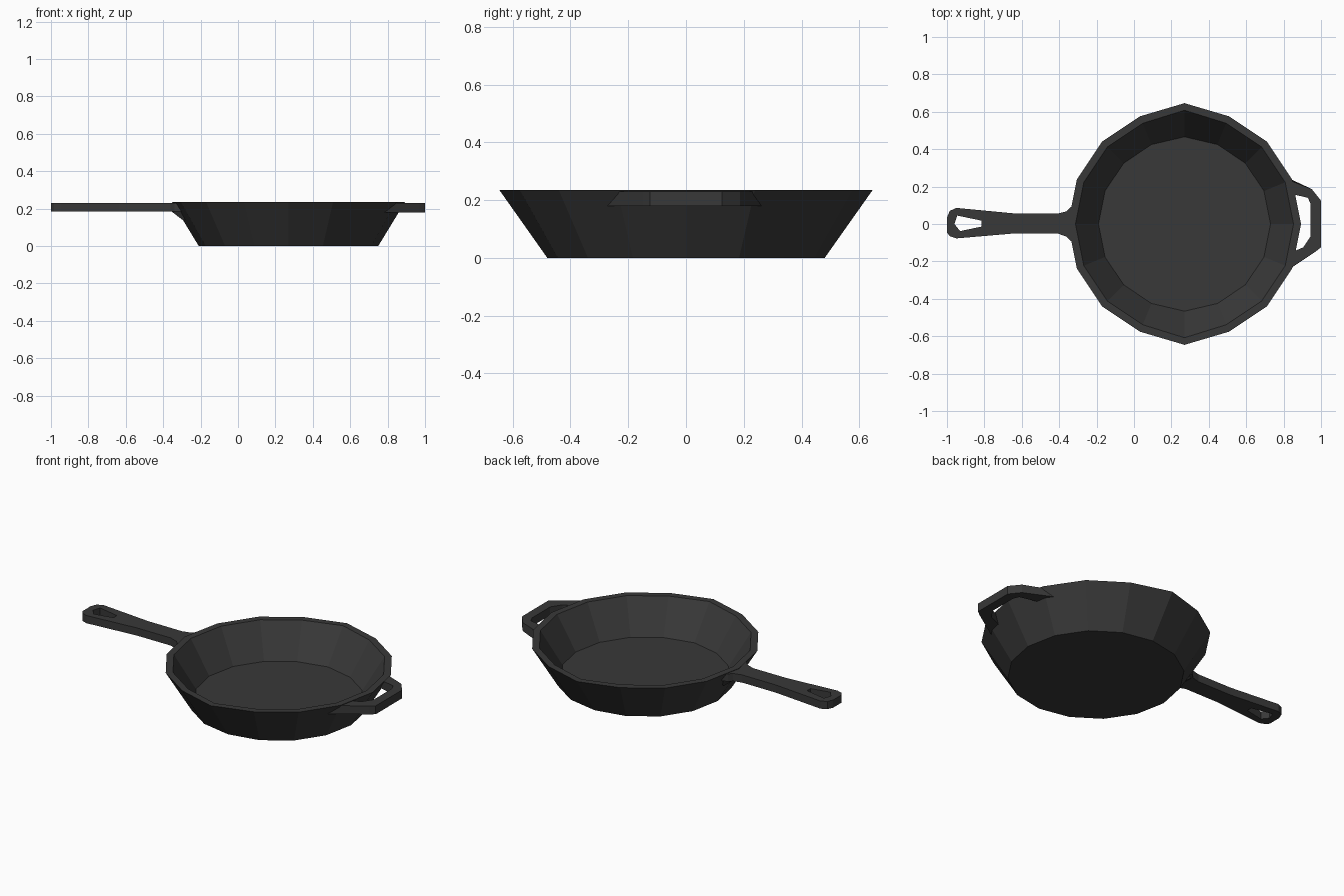
import bpy, bmesh, math

if "Cube" in bpy.data.objects:
    bpy.data.objects.remove(bpy.data.objects["Cube"])

iron = bpy.data.materials.new("cast iron")
iron.diffuse_color = (0.04, 0.04, 0.04, 1)
iron.use_nodes = True
iron.node_tree.nodes["Principled BSDF"].inputs["Base Color"].default_value = iron.diffuse_color


def finish(name, bm):
    bmesh.ops.recalc_face_normals(bm, faces=bm.faces[:])
    me = bpy.data.meshes.new(name)
    bm.to_mesh(me)
    bm.free()
    me.materials.append(iron)
    ob = bpy.data.objects.new(name, me)
    bpy.context.collection.objects.link(ob)
    return ob


def loft(name, sections):
    """Bridge equal-length closed sections and cap both ends."""
    bm = bmesh.new()
    rings = [[bm.verts.new(p) for p in s] for s in sections]
    n = len(rings[0])
    for a, b in zip(rings, rings[1:]):
        for i in range(n):
            j = (i + 1) % n
            bm.faces.new((a[i], a[j], b[j], b[i]))
    bm.faces.new(rings[0])
    bm.faces.new(rings[-1])
    return finish(name, bm)


def plate(name, outlines, z0, z1):
    """Flat plate from an outline plus hole outlines."""
    bm = bmesh.new()
    for pts in outlines:
        vs = [bm.verts.new((x, y, z0)) for x, y in pts]
        for i, v in enumerate(vs):
            bm.edges.new((v, vs[(i + 1) % len(vs)]))
    bmesh.ops.triangle_fill(bm, use_beauty=True, edges=bm.edges[:])
    ext = bmesh.ops.extrude_face_region(bm, geom=bm.faces[:], use_keep_orig=True)
    for g in ext["geom"]:
        if isinstance(g, bmesh.types.BMVert):
            g.co.z = z1
    return finish(name, bm)


def ring(r, pole, z, sides=16):
    """Sixteen-sided ring whose front and back corners reach 'pole'."""
    pts = []
    for i in range(sides):
        a = 2 * math.pi * i / sides
        ry = pole if i % (sides // 2) == sides // 4 else r
        pts.append((0.27 + r * math.cos(a), ry * math.sin(a), z))
    return pts


# Pan bowl: outer base, outer rim, inner rim, inner floor
loft("pan_bowl", [ring(0.48, 0.48, 0), ring(0.623, 0.646, 0.235),
                  ring(0.583, 0.608, 0.235), ring(0.46, 0.466, 0.042)])

# Long handle with hanging hole
outline = [(-0.32, 0), (-0.30, 0.10), (-0.34, 0.09), (-0.36, 0.068), (-0.41, 0.055),
           (-0.635, 0.056), (-0.95, 0.086), (-0.985, 0.07), (-1, 0.035),
           (-1, -0.045), (-0.985, -0.065), (-0.95, -0.077), (-0.635, -0.05),
           (-0.41, -0.05), (-0.36, -0.068), (-0.34, -0.09), (-0.30, -0.10)]
hole = [(-0.945, 0.045), (-0.815, 0.018), (-0.815, -0.014), (-0.93, -0.038), (-0.96, 0)]
plate("long_handle", [outline, hole], 0.185, 0.231)

# Gusset under the handle root
loft("handle_gusset", [
    [(-0.36, -0.06, 0.188), (-0.36, 0.06, 0.188), (-0.30, 0.085, 0.188), (-0.30, -0.085, 0.188)],
    [(-0.295, -0.06, 0.138), (-0.295, 0.06, 0.138), (-0.28, 0.06, 0.138), (-0.28, -0.06, 0.138)]])


# Helper grip: sections of outer and inner points, ends buried in the wall
def grip_section(outer, inner, outer_low=None, inner_low=None):
    z0, z1 = 0.18, 0.23
    return [(*outer, z1), (*(outer_low or outer), z0), (*(inner_low or inner), z0), (*inner, z1)]


loft("helper_grip", [
    grip_section((0.83, 0.235), (0.845, 0.16), (0.79, 0.262), (0.825, 0.165)),
    grip_section((0.95, 0.187), (0.93, 0.14)),
    grip_section((1.0, 0.125), (0.945, 0.105)),
    grip_section((1.0, -0.125), (0.945, -0.065)),
    grip_section((0.97, -0.148), (0.905, -0.125)),
    grip_section((0.83, -0.24), (0.845, -0.15), (0.782, -0.273), (0.825, -0.16))])
